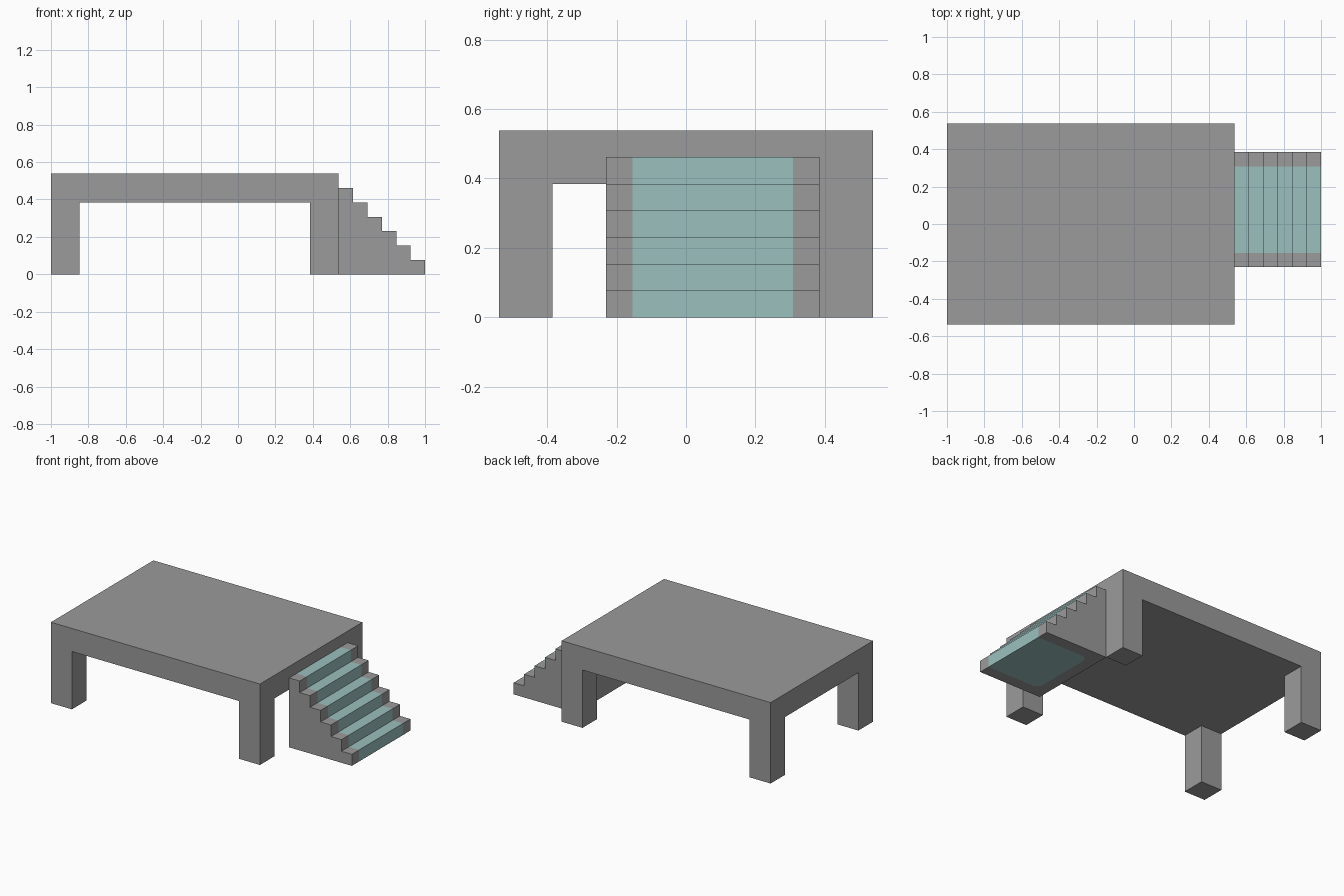
import bpy
import bmesh
from mathutils import Vector

if "Cube" in bpy.data.objects:
    bpy.data.objects.remove(bpy.data.objects["Cube"], do_unlink=True)

U = 1 / 13  # module: one stair rise


def material(name, rgb):
    m = bpy.data.materials.new(name)
    m.use_nodes = True
    m.diffuse_color = (*rgb, 1)
    m.node_tree.nodes["Principled BSDF"].inputs["Base Color"].default_value = (*rgb, 1)
    return m


grey = material("stone grey", (0.328, 0.328, 0.328))
teal = material("pale teal", (0.328, 0.527, 0.515))


def finish(bm, name, mats):
    bmesh.ops.recalc_face_normals(bm, faces=bm.faces)
    bmesh.ops.scale(bm, vec=(U, U, U), verts=bm.verts)
    mesh = bpy.data.meshes.new(name)
    bm.to_mesh(mesh)
    bm.free()
    for m in mats:
        mesh.materials.append(m)
    obj = bpy.data.objects.new(name, mesh)
    bpy.context.collection.objects.link(obj)
    return obj


def extrude(bm, faces, offset):
    new = bmesh.ops.extrude_face_region(bm, geom=faces)["geom"]
    verts = [g for g in new if isinstance(g, bmesh.types.BMVert)]
    bmesh.ops.translate(bm, vec=offset, verts=verts)
    return [g for g in new if isinstance(g, bmesh.types.BMFace)]


# Platform: gridded slab with its four corner cells pulled down into legs
bm = bmesh.new()
xs, ys = (-13, -11, 5, 7), (-7, -5, 5, 7)
grid = [[bm.verts.new((x, y, 5)) for y in ys] for x in xs]
for i in range(3):
    for j in range(3):
        bm.faces.new((grid[i][j], grid[i][j + 1], grid[i + 1][j + 1], grid[i + 1][j]))
extrude(bm, bm.faces[:], (0, 0, 2))
bm.normal_update()
corners = []
for f in bm.faces:
    c = f.calc_center_median()
    if abs(c.z - 5) < 0.01 and abs(c.x + 3) > 8.5 and abs(c.y) > 5.5:
        corners.append(f)
extrude(bm, corners, (0, 0, -5))
finish(bm, "platform", [grey])

# Staircase: stepped profile extruded across border, carpet and border bands
bm = bmesh.new()
profile = [(13, 0), (7, 0), (7, 6)]
for i in range(6):
    profile += [(8 + i, 6 - i)]
    if i < 5:
        profile += [(8 + i, 5 - i)]
face = bm.faces.new([bm.verts.new((x, -3, z)) for x, z in profile])
cap = [face]
for width in (1, 6, 1):
    # the moving end cap is carried along by each band
    cap = extrude(bm, cap, (0, width, 0))
bmesh.ops.recalc_face_normals(bm, faces=bm.faces)


# Cut the underside so the carpet wraps below with clipped corners
def carpet_underside():
    return [f for f in bm.faces if abs(f.normal.z) > 0.9
            and all(v.co.z < 0.01 for v in f.verts)
            and -2 < f.calc_center_median().y < 4]


for point, normal in (((8, 0, 0), (1, 0, 0)),
                      ((8.4, -2, 0), (1, 1, 0)),
                      ((8.4, 4, 0), (1, -1, 0))):
    faces = [f for f in carpet_underside() if f.calc_center_median().x > 8]
    edges = {e for f in faces for e in f.edges}
    verts = {v for f in faces for v in f.verts}
    bmesh.ops.bisect_plane(bm, geom=faces + list(edges) + list(verts), dist=1e-4,
                           plane_co=point, plane_no=Vector(normal).normalized())
    bm.normal_update()

# Carpet colour on treads, risers and the cut underside patch
for f in bm.faces:
    c = f.calc_center_median()
    in_band = -2 < c.y < 4 and abs(f.normal.y) < 0.1
    if c.z < 0.01:
        on = c.x > 8 and c.x + c.y > 6.4 and c.x - c.y > 4.4
    else:
        on = c.x > 7.01
    f.material_index = int(in_band and on)
finish(bm, "staircase", [grey, teal])
